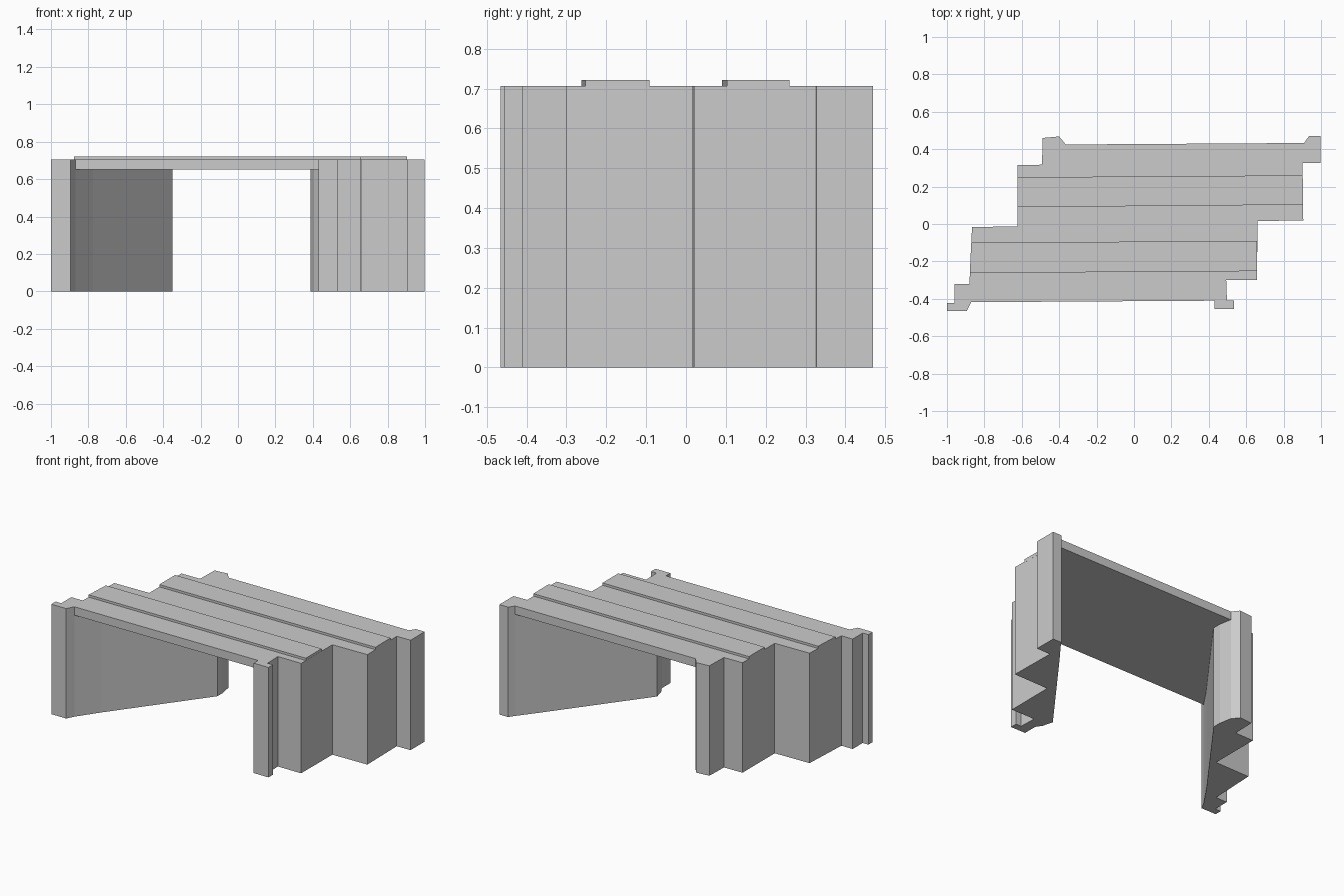
import bpy, bmesh

TOP = 0.706


def prism(name, outline, z0, z1):
    """Extrude a plan outline upward between two heights."""
    bm = bmesh.new()
    face = bm.faces.new([bm.verts.new((x, y, z0)) for x, y in outline])
    up = bmesh.ops.extrude_face_region(bm, geom=[face])
    for v in up["geom"]:
        if isinstance(v, bmesh.types.BMVert):
            v.co.z = z1
    bmesh.ops.recalc_face_normals(bm, faces=bm.faces)
    mesh = bpy.data.meshes.new(name)
    bm.to_mesh(mesh)
    bm.free()
    obj = bpy.data.objects.new(name, mesh)
    bpy.context.collection.objects.link(obj)
    return obj


# Inner wall lines, front to back, shared by the abutments and the deck
left_inner = [(-0.87, -0.418), (-0.775, -0.28), (-0.35, 0.29), (-0.35, 0.345), (-0.365, 0.425)]
right_inner = [(0.43, -0.41), (0.43, -0.365), (0.405, -0.327), (0.387, -0.26),
               (0.815, 0.31), (0.91, 0.433)]

# Stepped outer walls, back to front
left_outer = [(-0.40, 0.468), (-0.488, 0.46), (-0.492, 0.317), (-0.622, 0.315),
              (-0.622, -0.012), (-0.866, -0.017), (-0.88, -0.32), (-0.96, -0.32),
              (-0.96, -0.422), (-1.0, -0.422), (-1.0, -0.466), (-0.895, -0.466)]
right_outer = [(0.935, 0.47), (0.997, 0.47), (0.997, 0.327), (0.9, 0.325), (0.905, 0.02),
               (0.66, 0.015), (0.658, -0.3), (0.493, -0.3), (0.497, -0.41),
               (0.535, -0.41), (0.535, -0.455), (0.43, -0.455)]

prism("left_abutment", left_inner + left_outer, 0, TOP)
prism("right_abutment", right_inner + right_outer, 0, TOP)

# Deck spanning between the inner walls
prism("deck", left_inner + right_inner[::-1], 0.652, TOP)

# Two raised strips running along the deck
prism("front_strip", [(-0.878, -0.262), (0.658, -0.252), (0.658, -0.092), (-0.87, -0.098)], 0.7, 0.721)
prism("back_strip", [(-0.622, 0.09), (0.904, 0.103), (0.902, 0.26), (-0.622, 0.25)], 0.7, 0.721)
